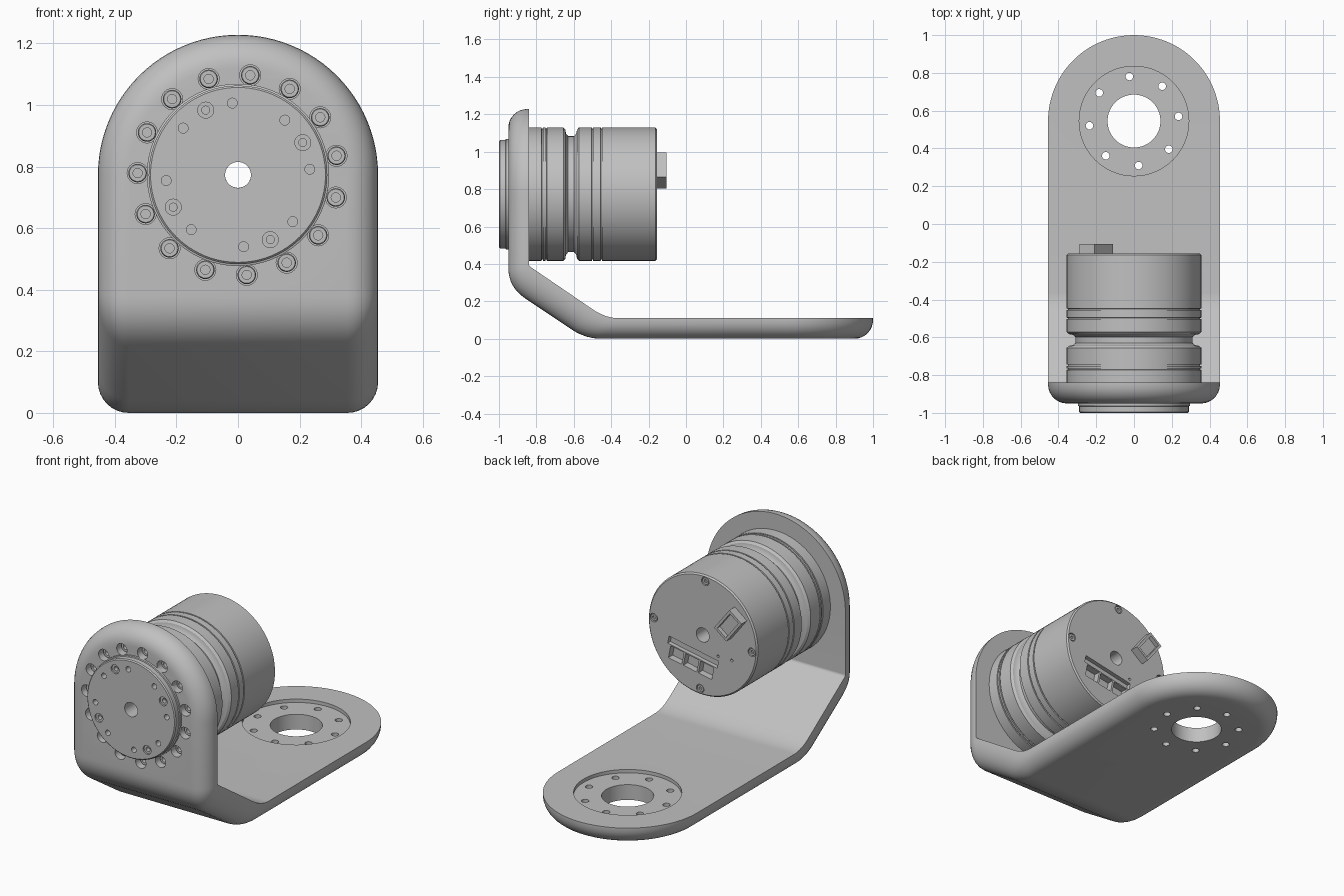
import bpy, bmesh, math
from mathutils import Matrix, Vector

cube = bpy.data.objects.get("Cube")
if cube:
    bpy.data.objects.remove(cube, do_unlink=True)

AXIS_Z = 0.773      # height of the motor axis
HALF_W = 0.455      # bracket half width
BASE_Y = 0.545      # centre of the base mounting ring

grey = bpy.data.materials.new("machined_grey")
grey.use_nodes = True
grey.diffuse_color = (0.53, 0.53, 0.53, 1)
grey.node_tree.nodes["Principled BSDF"].inputs["Base Color"].default_value = (0.53, 0.53, 0.53, 1)


def finish(name, bm):
    bmesh.ops.remove_doubles(bm, verts=bm.verts, dist=1e-5)
    bmesh.ops.recalc_face_normals(bm, faces=bm.faces)
    mesh = bpy.data.meshes.new(name)
    bm.to_mesh(mesh)
    bm.free()
    mesh.materials.append(grey)
    obj = bpy.data.objects.new(name, mesh)
    bpy.context.collection.objects.link(obj)
    return obj


def activate(obj):
    bpy.ops.object.select_all(action='DESELECT')
    obj.select_set(True)
    bpy.context.view_layer.objects.active = obj


def smooth(obj):
    activate(obj)
    bpy.ops.object.shade_smooth_by_angle(angle=math.radians(32))


def cut(obj, bm):
    cutter = finish("cutter", bm)
    cutter.hide_render = True
    mod = obj.modifiers.new("holes", 'BOOLEAN')
    mod.operation = 'DIFFERENCE'
    mod.solver = 'EXACT'
    mod.use_self = True
    mod.object = cutter
    activate(obj)
    bpy.ops.object.modifier_apply(modifier=mod.name)
    bpy.data.objects.remove(cutter, do_unlink=True)


def cyl(bm, centre, radius, depth, axis='Y', segments=24):
    rot = Matrix.Rotation(math.pi / 2, 4, 'X') if axis == 'Y' else Matrix()
    bmesh.ops.create_cone(bm, cap_ends=True, segments=segments, radius1=radius, radius2=radius,
                          depth=depth, matrix=Matrix.Translation(centre) @ rot)


def box(bm, frame, local, size):
    bmesh.ops.create_cube(bm, size=1, matrix=frame @ Matrix.Translation(local) @ Matrix.Diagonal((*size, 1)))


def ring(count, radius, start):
    for i in range(count):
        a = math.radians(start + 360 * i / count)
        yield radius * math.cos(a), radius * math.sin(a)


def lathe(bm, profile, x=0, z=AXIS_Z, segments=96):
    """Revolve a closed (radius, y) profile about a line along y."""
    rows = []
    for i in range(segments):
        a = 2 * math.pi * i / segments
        rows.append([bm.verts.new((x + r * math.cos(a), y, z + r * math.sin(a))) for r, y in profile])
    n = len(profile)
    for i in range(segments):
        p, q = rows[i], rows[(i + 1) % segments]
        for j in range(n):
            k = (j + 1) % n
            bm.faces.new((p[j], p[k], q[k], q[j]))


def bend(a, c, b, t):
    a, c, b = Vector(a), Vector(c), Vector(b)
    return a * (1 - t) ** 2 + c * 2 * t * (1 - t) + b * t * t


# Bent bracket: rows hold inner point, outer point, end direction, width factor, end factor
ROUND, THICK, STEPS, CAP = 0.1, 0.11, 8, 24
rows = []
for i in range(CAP + 1):
    a = math.pi / 2 * i / CAP
    rows.append((Vector((BASE_Y, THICK)), Vector((BASE_Y, 0)), Vector((1, 0)), math.sin(a), math.cos(a)))
corners = [(((-.36, .11), (-.43, .11), (-.5, .158)), ((-.45, 0), (-.53, 0), (-.6, .042))),
           (((-.83, .383), (-.84, .39), (-.84, .40)), ((-.86, .216), (-.95, .276), (-.95, .38)))]
for inner, outer in corners:
    for i in range(STEPS + 1):
        t = i / STEPS
        rows.append((bend(*inner, t), bend(*outer, t), Vector((0, 0)), 1, 0))
for i in range(CAP + 1):
    a = math.pi / 2 * (1 - i / CAP)
    rows.append((Vector((-.84, AXIS_Z)), Vector((-.95, AXIS_Z)), Vector((0, 1)), math.sin(a), math.cos(a)))

layers = [(0, 0)]
for i in range(STEPS + 1):
    a = math.pi / 2 * i / STEPS
    layers.append((ROUND * (1 - math.cos(a)), (THICK - ROUND + ROUND * math.sin(a)) / THICK))

bm = bmesh.new()
grid = []
for inner, outer, way, wide, end in rows:
    loop = []
    for side, order in ((-1, layers), (1, layers[::-1])):
        for inset, depth in order:
            p = inner.lerp(outer, depth) + way * end * (HALF_W - inset)
            loop.append(bm.verts.new((side * wide * (HALF_W - inset), p.x, p.y)))
    grid.append(loop)
for p, q in zip(grid, grid[1:]):
    for j in range(len(p)):
        k = (j + 1) % len(p)
        bm.faces.new((p[j], p[k], q[k], q[j]))
bracket = finish("bracket", bm)

# Base recess, centre opening and bolt holes; front counterbores and shaft bore
bm = bmesh.new()
cyl(bm, (0, BASE_Y, THICK), 0.29, 0.04, 'Z', 96)
cyl(bm, (0, BASE_Y, 0), 0.14, 0.5, 'Z', 64)
for x, y in ring(8, 0.237, 96):
    cyl(bm, (x, BASE_Y + y, 0), 0.02, 0.5, 'Z')
cyl(bm, (0, -0.9, AXIS_Z), 0.042, 0.4, segments=48)
for x, z in ring(15, 0.326, 83):
    cyl(bm, (x, -0.95, AXIS_Z + z), 0.034, 0.12)
cut(bracket, bm)
smooth(bracket)

# Socket-head screws in the counterbores
bm = bmesh.new()
for x, z in ring(15, 0.326, 83):
    lathe(bm, [(0.015, -0.915), (0.027, -0.915), (0.03, -0.91), (0.03, -0.885), (0.015, -0.885)],
          x, AXIS_Z + z, 24)
smooth(finish("bracket_screws", bm))

# Output flange on the front
bm = bmesh.new()
lathe(bm, [(0.042, -1), (0.284, -1), (0.29, -0.994), (0.29, -0.965), (0.296, -0.963),
           (0.296, -0.94), (0.042, -0.94)])
flange = finish("output_flange", bm)
bm = bmesh.new()
for x, z in ring(8, 0.234, 94.5):
    cyl(bm, (x, -1, AXIS_Z + z), 0.016, 0.07)
for x, z in ring(4, 0.235, 26.5):
    cyl(bm, (x, -1, AXIS_Z + z), 0.026, 0.02)
    cyl(bm, (x, -1, AXIS_Z + z), 0.013, 0.07)
cut(flange, bm)
smooth(flange)

# Motor housing with seams and a deep waist groove
R = 0.357
profile = [(0.042, -0.85), (R, -0.85)]
for seam in (-0.768, -0.748):
    profile += [(R, seam - .004), (R - .007, seam - .003), (R - .007, seam + .003), (R, seam + .004)]
profile += [(R, -0.656), (0.345, -0.645), (0.325, -0.642), (0.31, -0.63), (0.31, -0.598),
            (0.325, -0.586), (0.345, -0.583), (R, -0.572)]
for seam in (-0.5, -0.452):
    profile += [(R, seam - .004), (R - .007, seam - .003), (R - .007, seam + .003), (R, seam + .004)]
profile += [(R, -0.164), (R - 0.008, -0.156), (0.042, -0.156)]
bm = bmesh.new()
lathe(bm, profile)
housing = finish("motor_housing", bm)

# Rear screw seats, pin holes and the tilted socket row
BACK = -0.156
bm = bmesh.new()
for x, z in ring(4, 0.322, 93):
    cyl(bm, (x, BACK, AXIS_Z + z), 0.025, 0.024)
for x in (-0.1, -0.19):
    cyl(bm, (x, BACK, AXIS_Z - 0.1), 0.008, 0.03, segments=12)
sockets = Matrix.Translation((0.07, BACK, AXIS_Z - 0.155)) @ Matrix.Rotation(math.radians(-11), 4, 'Y')
box(bm, sockets, (0, 0, 0.037), (0.33, 0.05, 0.045))
for i in (-1, 0, 1):
    box(bm, sockets, (0.1 * i, 0, -0.03), (0.088, 0.08, 0.075))
cut(housing, bm)
smooth(housing)

bm = bmesh.new()
for x, z in ring(4, 0.322, 93):
    lathe(bm, [(0.009, BACK - 0.003), (0.02, BACK - 0.003), (0.02, BACK - 0.013), (0.009, BACK - 0.013)],
          x, AXIS_Z + z, 20)
smooth(finish("rear_screws", bm))

# Power connector, tilted on the rear face
plug = Matrix.Translation((-0.2, -0.135, 0.9)) @ Matrix.Rotation(math.radians(52.4), 4, 'Y')
bm = bmesh.new()
box(bm, plug, (0, 0, 0), (0.164, 0.06, 0.1))
connector = finish("power_connector", bm)
bm = bmesh.new()
box(bm, plug, (0, 0.03, 0), (0.135, 0.05, 0.07))
cut(connector, bm)
